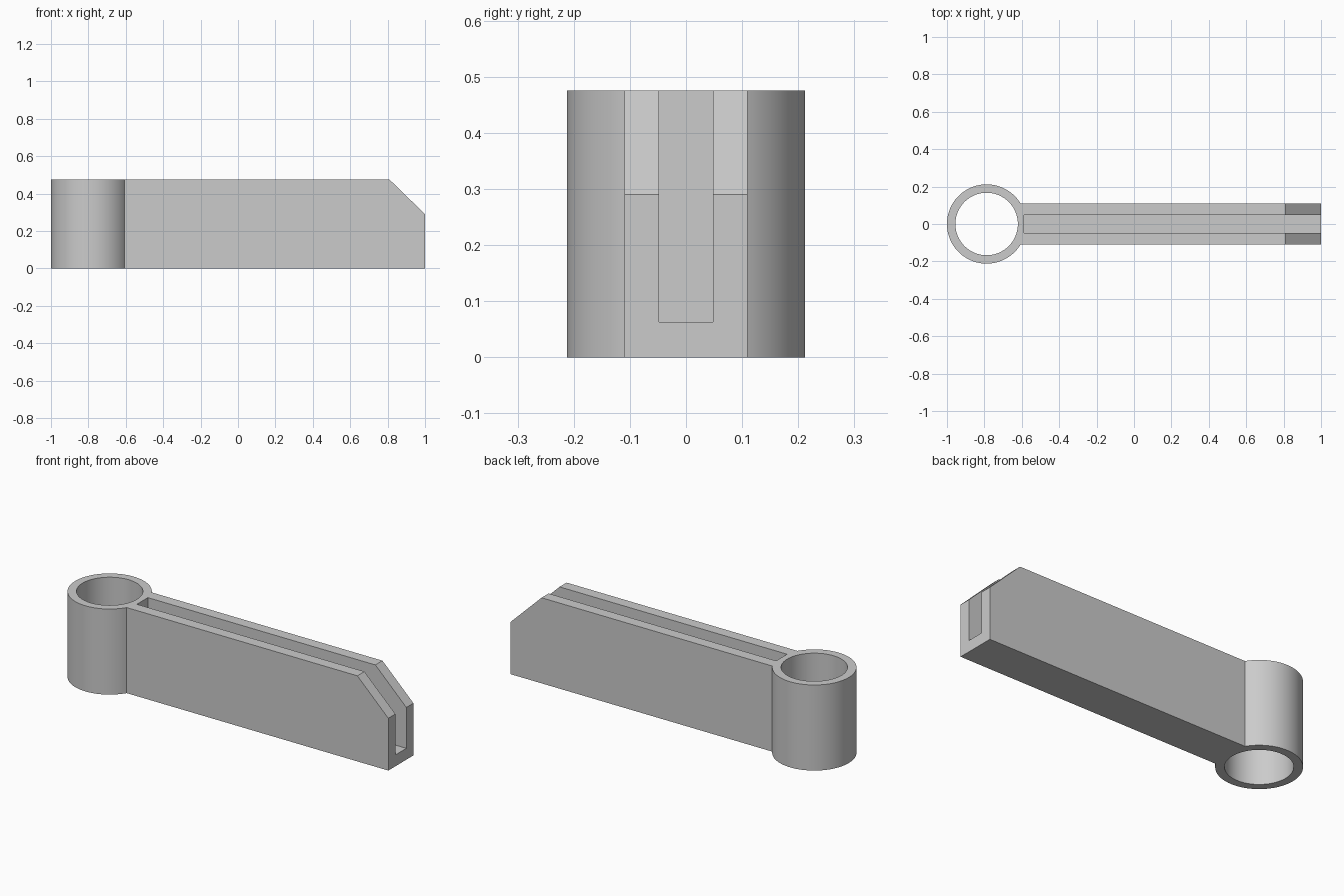
import bpy
import bmesh
from math import radians

cube = bpy.data.objects.get("Cube")
if cube:
    bpy.data.objects.remove(cube, do_unlink=True)

HEIGHT = 0.475
RING_X, RING_R, BORE_R = -0.788, 0.212, 0.167
ARM_HALF, SLOT_HALF = 0.11, 0.048
SLOT_START, SLOT_FLOOR = -0.587, 0.063

grey = bpy.data.materials.new("plain grey")
grey.use_nodes = True
colour = (0.6, 0.6, 0.6, 1)
grey.diffuse_color = colour
grey.node_tree.nodes["Principled BSDF"].inputs["Base Color"].default_value = colour


def finish(name, bm):
    bmesh.ops.recalc_face_normals(bm, faces=bm.faces)
    mesh = bpy.data.meshes.new(name)
    bm.to_mesh(mesh)
    bm.free()
    mesh.materials.append(grey)
    obj = bpy.data.objects.new(name, mesh)
    bpy.context.collection.objects.link(obj)
    return obj


def plate(name, profile, half):
    """Extrude an x-z profile symmetrically across y."""
    bm = bmesh.new()
    face = bm.faces.new([bm.verts.new((x, -half, z)) for x, z in profile])
    new = bmesh.ops.extrude_face_region(bm, geom=[face])["geom"]
    moved = [v for v in new if isinstance(v, bmesh.types.BMVert)]
    bmesh.ops.translate(bm, verts=moved, vec=(0, 2 * half, 0))
    return finish(name, bm)


def post(name, radius, bottom, top):
    bm = bmesh.new()
    bmesh.ops.create_cone(bm, cap_ends=True, segments=96, radius1=radius,
                          radius2=radius, depth=top - bottom)
    bmesh.ops.translate(bm, verts=bm.verts, vec=(RING_X, 0, (top + bottom) / 2))
    return finish(name, bm)


def combine(target, tool, operation):
    mod = target.modifiers.new(operation.lower(), "BOOLEAN")
    mod.operation, mod.object, mod.solver = operation, tool, "EXACT"
    bpy.context.view_layer.objects.active = target
    bpy.ops.object.modifier_apply(modifier=mod.name)
    bpy.data.objects.remove(tool, do_unlink=True)


# Arm with a sloped upper tip, fused to the round socket
arm = plate("slotted_arm_with_ring",
            [(RING_X, 0), (1, 0), (1, 0.29), (0.81, HEIGHT), (RING_X, HEIGHT)],
            ARM_HALF)
combine(arm, post("ring", RING_R, 0, HEIGHT), "UNION")

# Through bore in the socket
combine(arm, post("bore_cutter", BORE_R, -0.1, HEIGHT + 0.1), "DIFFERENCE")

# Long slot, open at the top and at the tip
slot = plate("slot_cutter",
             [(SLOT_START, SLOT_FLOOR), (1.1, SLOT_FLOOR), (1.1, 0.6), (SLOT_START, 0.6)],
             SLOT_HALF)
combine(arm, slot, "DIFFERENCE")

bpy.ops.object.select_all(action="DESELECT")
arm.select_set(True)
bpy.context.view_layer.objects.active = arm
bpy.ops.object.shade_smooth_by_angle(angle=radians(30))
